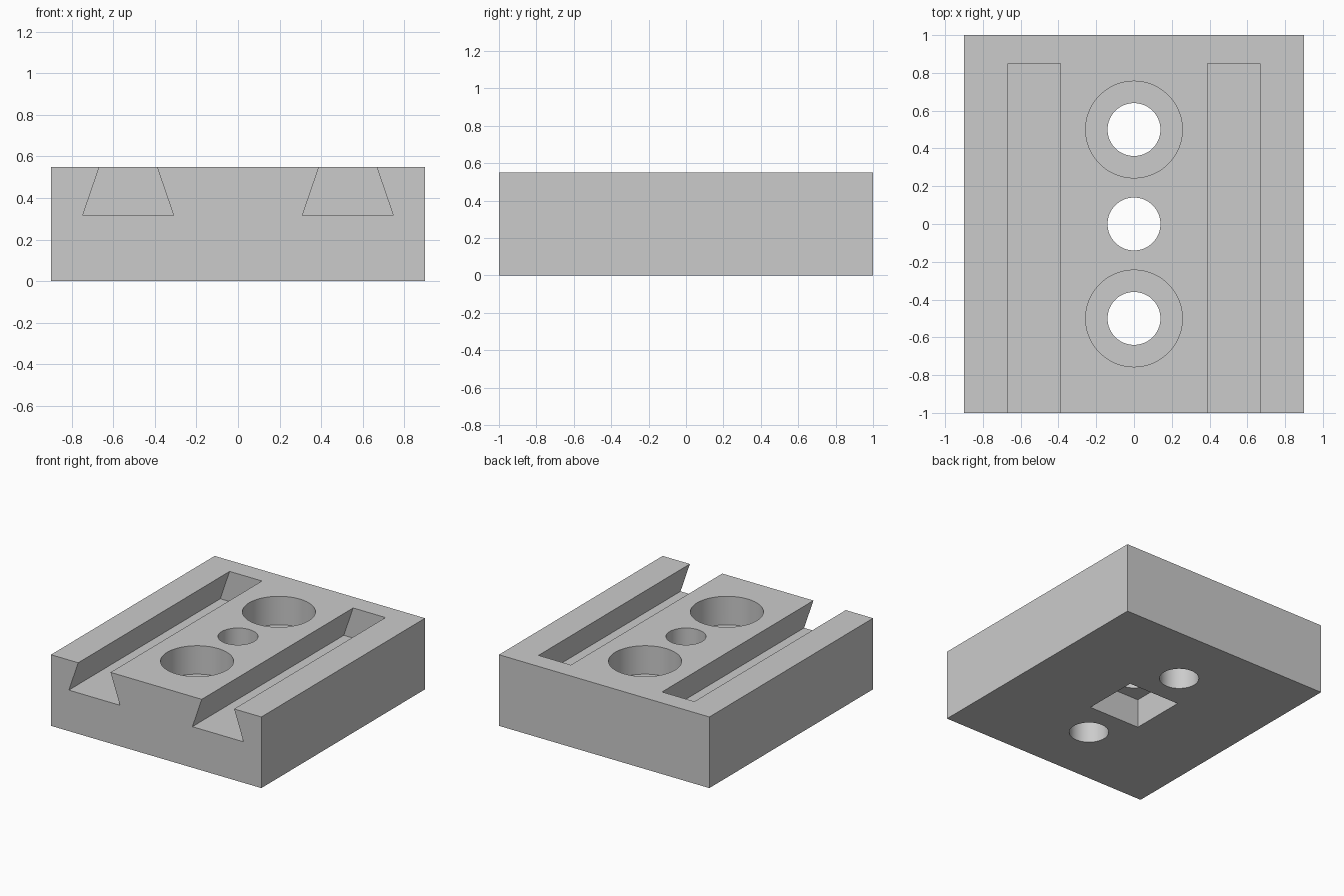
import bpy
import bmesh

cube = bpy.data.objects.get("Cube")
if cube:
    bpy.data.objects.remove(cube, do_unlink=True)

WIDTH, LENGTH, HEIGHT = 1.8, 2.0, 0.55
SLOT_FLOOR = 0.317

grey = bpy.data.materials.new("plain grey")
grey.use_nodes = True
grey.diffuse_color = (0.6, 0.6, 0.6, 1)
grey.node_tree.nodes["Principled BSDF"].inputs["Base Color"].default_value = (0.6, 0.6, 0.6, 1)


def add_object(name, bm):
    bmesh.ops.recalc_face_normals(bm, faces=bm.faces)
    mesh = bpy.data.meshes.new(name)
    bm.to_mesh(mesh)
    bm.free()
    mesh.materials.append(grey)
    obj = bpy.data.objects.new(name, mesh)
    bpy.context.collection.objects.link(obj)
    return obj


def prism(name, outline, y0, y1):
    """Extrude an (x, z) outline along y."""
    bm = bmesh.new()
    face = bm.faces.new([bm.verts.new((x, y0, z)) for x, z in outline])
    moved = bmesh.ops.extrude_face_region(bm, geom=[face])["geom"]
    verts = [v for v in moved if isinstance(v, bmesh.types.BMVert)]
    bmesh.ops.translate(bm, verts=verts, vec=(0, y1 - y0, 0))
    return add_object(name, bm)


def block(name, width, length, z0, z1):
    w = width / 2
    return prism(name, [(-w, z0), (w, z0), (w, z1), (-w, z1)], -length / 2, length / 2)


def cylinder(name, radius, y, z0, z1):
    bm = bmesh.new()
    bmesh.ops.create_cone(bm, cap_ends=True, segments=96, radius1=radius,
                          radius2=radius, depth=z1 - z0)
    bmesh.ops.translate(bm, verts=bm.verts, vec=(0, y, (z0 + z1) / 2))
    return add_object(name, bm)


plate = block("mounting_plate", WIDTH, LENGTH, 0, HEIGHT)
cutters = []

# Dovetail slots, open at the front; the slanted sides run on above the top
TOP = HEIGHT + 0.05
lean = 0.08 * (TOP - SLOT_FLOOR) / (HEIGHT - SLOT_FLOOR)
for side, label in ((-1, "right"), (1, "left")):
    outline = [(0.31, SLOT_FLOOR), (0.747, SLOT_FLOOR),
               (0.747 - lean, TOP), (0.31 + lean, TOP)]
    outline = [(side * x, z) for x, z in outline]
    cutters.append(prism(label + "_slot_cutter", outline, -LENGTH / 2 - 0.1, 0.85))

# Bolt holes, with counterbores on the outer two
for label, y in (("front", -0.5), ("middle", 0), ("back", 0.5)):
    cutters.append(cylinder(label + "_hole_cutter", 0.14, y, -0.1, HEIGHT + 0.1))
    if y:
        cutters.append(cylinder(label + "_counterbore_cutter", 0.256, y, 0.33, HEIGHT + 0.1))

# Square nut pocket underneath
cutters.append(block("nut_pocket_cutter", 0.44, 0.44, -0.1, 0.225))

for cutter in cutters:
    cutter.hide_render = True
    cutter.hide_set(True)
    cut = plate.modifiers.new(cutter.name, "BOOLEAN")
    cut.operation = "DIFFERENCE"
    cut.solver = "EXACT"
    cut.object = cutter

# Apply the cuts, remove the cutters, and smooth the round walls
bpy.context.view_layer.update()
graph = bpy.context.evaluated_depsgraph_get()
cut_mesh = bpy.data.meshes.new_from_object(plate.evaluated_get(graph))
plate.modifiers.clear()
plate.data = cut_mesh
plate.data.name = "mounting_plate"
for cutter in cutters:
    bpy.data.objects.remove(cutter, do_unlink=True)
plate.data.materials.clear()
plate.data.materials.append(grey)

bpy.ops.object.select_all(action="DESELECT")
plate.select_set(True)
bpy.context.view_layer.objects.active = plate
bpy.ops.object.shade_smooth_by_angle(angle=0.5)
